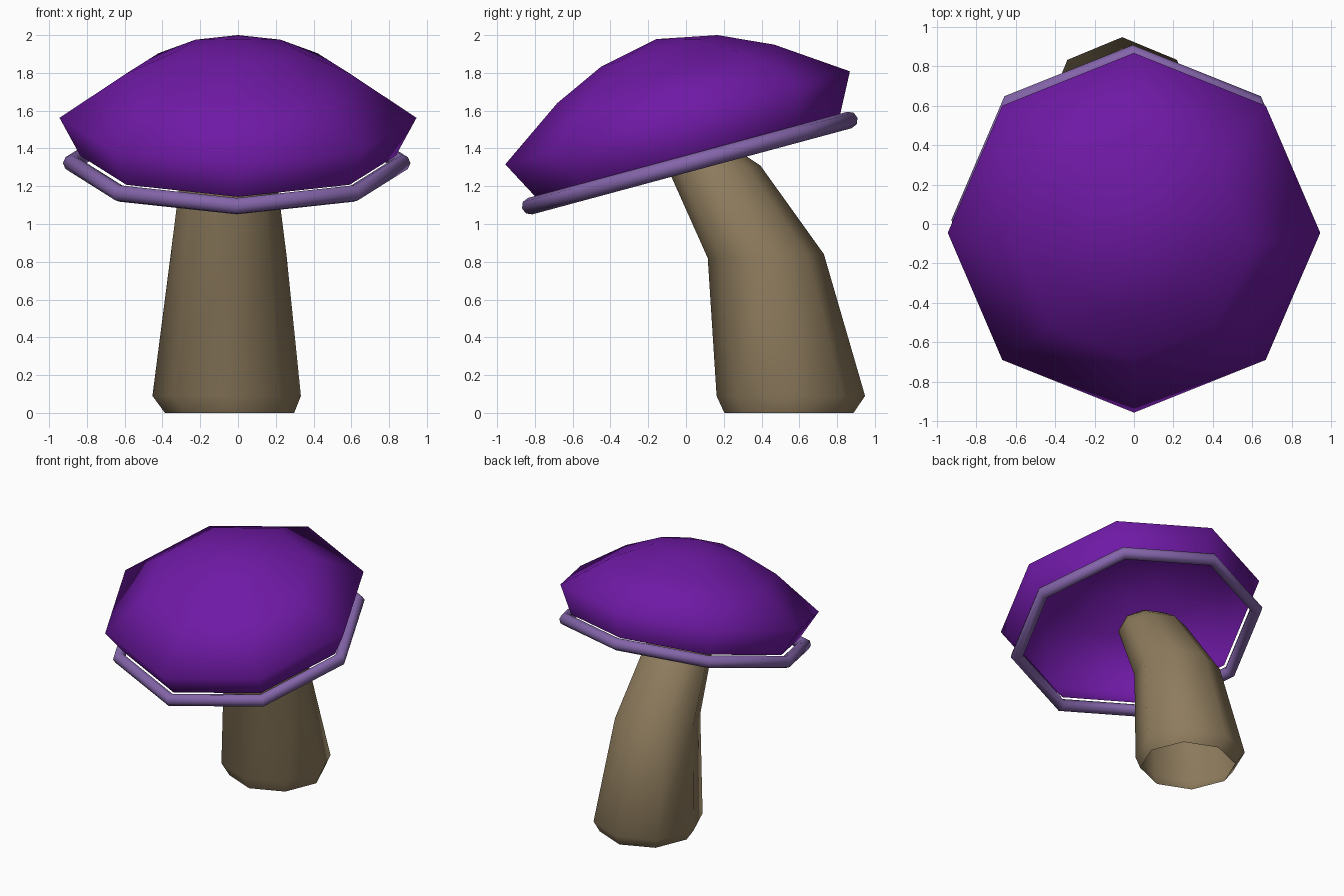
import bpy, bmesh
from math import sin, cos, pi, radians
from mathutils import Vector, Matrix

if "Cube" in bpy.data.objects:
    bpy.data.objects.remove(bpy.data.objects["Cube"])

SIDES = 8


def material(name, color):
    m = bpy.data.materials.new(name)
    m.diffuse_color = (*color, 1)
    m.use_nodes = True
    m.node_tree.nodes["Principled BSDF"].inputs["Base Color"].default_value = m.diffuse_color
    return m


def loft(name, rings, mat, matrix=Matrix(), apex=None, top=False):
    """Skin octagonal rings (x, y, z, radius, tilt in degrees) from bottom to top."""
    bm = bmesh.new()
    loops = []
    for x, y, z, r, tilt in rings:
        m = Matrix.Translation((x, y, z)) @ Matrix.Rotation(radians(tilt), 4, 'X')
        loops.append([bm.verts.new(m @ Vector((r * cos(2 * pi * i / SIDES),
                                               r * sin(2 * pi * i / SIDES), 0)))
                      for i in range(SIDES)])
    for a, b in zip(loops, loops[1:]):
        for i in range(SIDES):
            j = (i + 1) % SIDES
            bm.faces.new((a[i], a[j], b[j], b[i]))
    if apex is not None:
        tip = bm.verts.new((0, 0, apex))
        for i in range(SIDES):
            bm.faces.new((loops[-1][i], loops[-1][(i + 1) % SIDES], tip))
    if top:
        bm.faces.new(loops[-1])
    bm.transform(matrix)
    for f in bm.faces:
        f.smooth = True
    me = bpy.data.meshes.new(name)
    bm.to_mesh(me)
    bm.free()
    me.materials.append(mat)
    ob = bpy.data.objects.new(name, me)
    bpy.context.collection.objects.link(ob)
    return ob


purple = material("cap_purple", (0.16, 0.01, 0.38))
lilac = material("rim_lilac", (0.23, 0.13, 0.40))
brown = material("stem_brown", (0.27, 0.20, 0.11))

# Shared tilted frame of cap and rim
tilt = Matrix.Translation((0, 0.02, 1.3225)) @ Matrix.Rotation(radians(15.1), 4, 'X')

# Cap: hollow octagonal dome, open underneath
loft("cap", [(0, 0, 0.04, 0.835, 0), (0, 0, 0.248, 0.945, 0),
             (0, 0, 0.489, 0.595, 0), (0, 0, 0.616, 0.318, 0)],
     purple, tilt, apex=0.68)

# Rim: octagonal ring under the cap, a tube section swept round
tube = [(0, 0, 0.045 * sin(2 * pi * k / 8), 0.875 + 0.045 * cos(2 * pi * k / 8), 0)
        for k in range(-4, 5)]
rim = loft("rim", tube, lilac, tilt @ Matrix.Translation((-0.007, 0, 0)))
bm = bmesh.new()
bm.from_mesh(rim.data)
bmesh.ops.remove_doubles(bm, verts=bm.verts, dist=1e-5)
bmesh.ops.recalc_face_normals(bm, faces=bm.faces)
bm.to_mesh(rim.data)
bm.free()

# Stem: leaning, tapered, chamfered at both ends, open at the bottom
loft("stem", [(-0.045, 0.545, 0, 0.342, 0), (-0.06, 0.555, 0.09, 0.393, 0),
              (-0.05, 0.4225, 0.83, 0.3075, 2), (-0.05, 0.147, 1.305, 0.247, 1),
              (-0.05, 0.08, 1.38, 0.185, 5)], brown, top=True)
